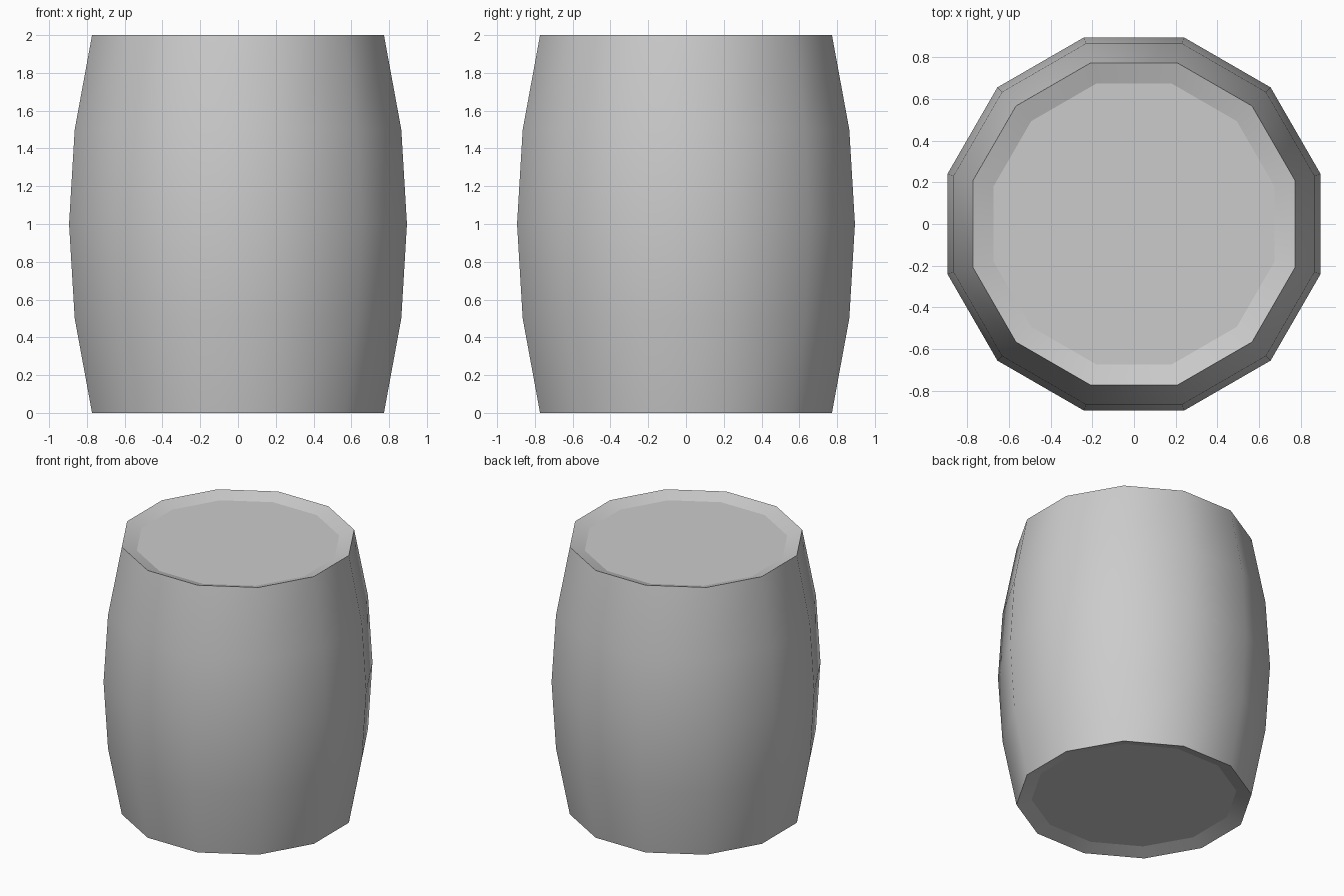
import bpy, bmesh
from math import sin, cos, radians

if "Cube" in bpy.data.objects:
    bpy.data.objects.remove(bpy.data.objects["Cube"])

SIDES = 12
# Profile (radius, height): bottom recess, bulging staves, top recess
PROFILE = [(0.697, 0.035), (0.80, 0.0), (0.895, 0.5), (0.926, 1.0),
           (0.895, 1.5), (0.80, 2.0), (0.697, 1.965)]


def ring(bm, r, z):
    angles = [radians(15 + 360 * i / SIDES) for i in range(SIDES)]
    return [bm.verts.new((r * cos(a), r * sin(a), z)) for a in angles]


bm = bmesh.new()
rings = [ring(bm, r, z) for r, z in PROFILE]

# Staves and sloped rims
for lo, hi in zip(rings, rings[1:]):
    for i in range(SIDES):
        j = (i + 1) % SIDES
        bm.faces.new((lo[i], lo[j], hi[j], hi[i])).smooth = True

# Flat recessed ends
bm.faces.new(rings[0][::-1])
bm.faces.new(rings[-1])

# Crisp edges around the rims and ends
for k in (0, 1, -2, -1):
    for i in range(SIDES):
        bm.edges.get((rings[k][i], rings[k][(i + 1) % SIDES])).smooth = False

mesh = bpy.data.meshes.new("barrel")
bm.to_mesh(mesh)
bm.free()
barrel = bpy.data.objects.new("barrel", mesh)
bpy.context.collection.objects.link(barrel)
